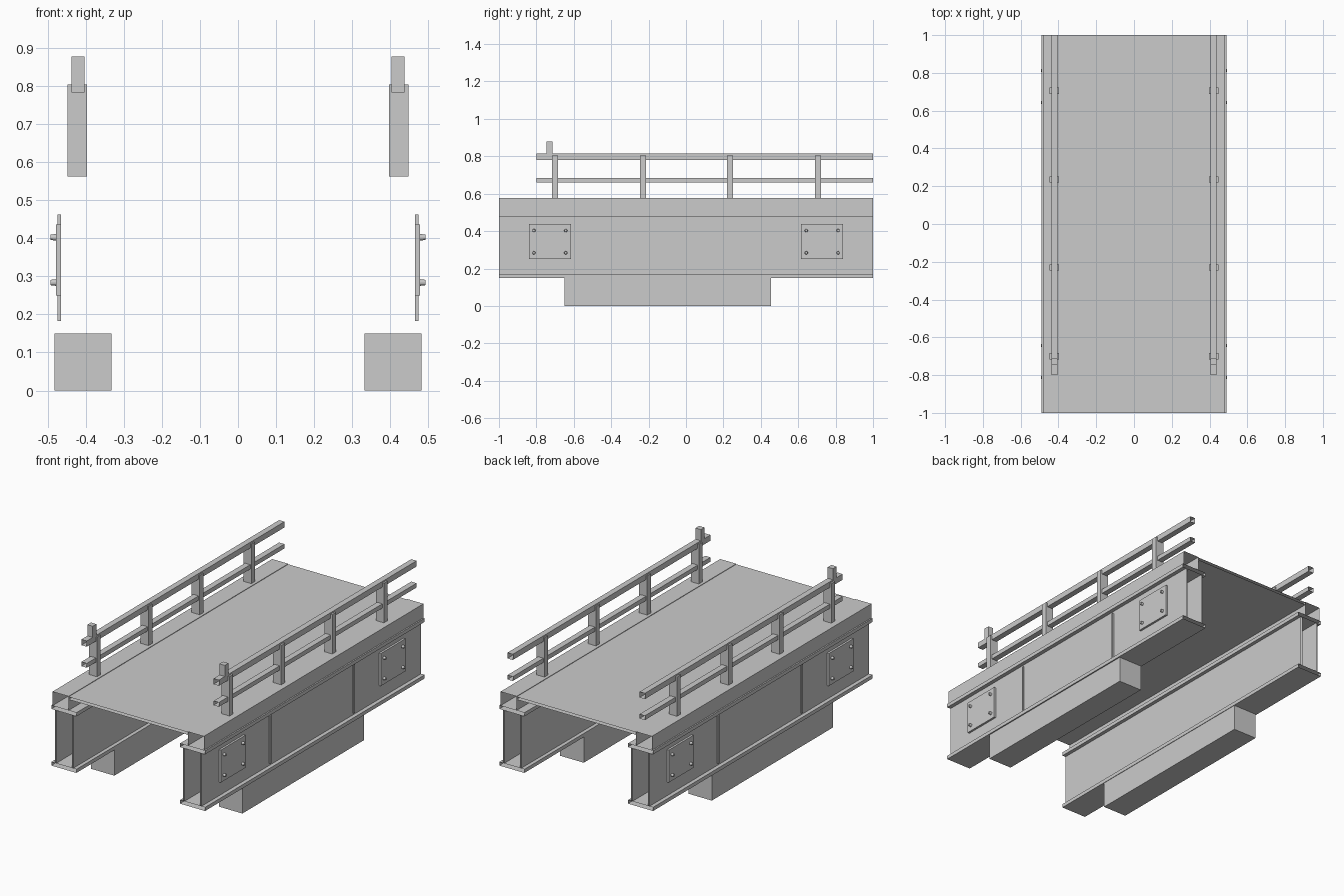
import bpy
import bmesh
from mathutils import Matrix, Vector

cube = bpy.data.objects.get("Cube")
if cube:
    bpy.data.objects.remove(cube, do_unlink=True)

steel = bpy.data.materials.new("grey steel")
steel.use_nodes = True
GREY = (0.6, 0.6, 0.6, 1)
steel.diffuse_color = GREY
steel.node_tree.nodes["Principled BSDF"].inputs["Base Color"].default_value = GREY


def finish(name, bm):
    bmesh.ops.recalc_face_normals(bm, faces=bm.faces[:])
    mesh = bpy.data.meshes.new(name)
    bm.to_mesh(mesh)
    bm.free()
    mesh.materials.append(steel)
    obj = bpy.data.objects.new(name, mesh)
    bpy.context.collection.objects.link(obj)
    return obj


def add_box(bm, x, y, z, open_ends=False):
    """Box from (low, high) ranges; open_ends leaves out the faces across y."""
    lo, hi = Vector((x[0], y[0], z[0])), Vector((x[1], y[1], z[1]))
    size, mid = hi - lo, (hi + lo) / 2
    verts = bmesh.ops.create_cube(
        bm, size=1, matrix=Matrix.Translation(mid) @ Matrix.Diagonal((*size, 1)))["verts"]
    if open_ends:
        faces = {f for v in verts for f in v.link_faces}
        ends = [f for f in faces if all(abs(v.co.y - f.verts[0].co.y) < 1e-5 for v in f.verts)]
        bmesh.ops.delete(bm, geom=ends, context="FACES_ONLY")


def box(name, x, y, z, open_ends=False):
    bm = bmesh.new()
    add_box(bm, x, y, z, open_ends)
    return finish(name, bm)


def span(centre, width):
    return (centre - width / 2, centre + width / 2)


FULL = (-1, 1)

# Deck slab between the two edge strips
box("deck_slab", (-0.38, 0.38), FULL, (0.56, 0.575), True)

for side, s in (("left", 1), ("right", -1)):
    def sx(a, b):
        return tuple(sorted((s * a, s * b)))

    # Deck edge strip
    box(f"{side}_deck_edge", sx(0.38, 0.482), FULL, (0.497, 0.578), True)

    # Box girder: two flanges and two webs, open at the ends
    bm = bmesh.new()
    add_box(bm, sx(0.33, 0.49), FULL, (0.15, 0.171), True)
    add_box(bm, sx(0.33, 0.49), FULL, (0.476, 0.497), True)
    for web in (0.355, 0.463):
        add_box(bm, sx(web - 0.004, web + 0.004), FULL, (0.171, 0.476), True)
    finish(f"{side}_girder", bm)

    # Support block under the girder
    box(f"{side}_support_block", sx(0.333, 0.483), (-0.65, 0.455), (0, 0.15))

    # Web stiffeners
    for i, y in enumerate((-0.38, 0.38)):
        box(f"{side}_stiffener_{i + 1}", sx(0.466, 0.475), span(y, 0.01), (0.183, 0.463))

    # Bolted splice plates
    for i, y in enumerate((-0.728, 0.728)):
        box(f"{side}_splice_plate_{i + 1}", sx(0.466, 0.479), span(y, 0.225), (0.25, 0.437))
        bm = bmesh.new()
        for dy in (-0.085, 0.085):
            for z in (0.284, 0.403):
                turn = Matrix.Rotation(1.5707963 * s, 4, "Y")
                place = Matrix.Translation((s * 0.485, y + dy, z)) @ turn
                bmesh.ops.create_cone(bm, cap_ends=True, segments=12, radius1=0.009,
                                      radius2=0.007, depth=0.016, matrix=place)
        finish(f"{side}_bolts_{i + 1}", bm)

    # Railing posts and rails
    for i, y in enumerate((-0.70, -0.23, 0.235, 0.705)):
        box(f"{side}_rail_post_{i + 1}", sx(0.397, 0.448), span(y, 0.033), (0.563, 0.805))
    box(f"{side}_top_rail", sx(0.404, 0.438), (-0.8, 1), (0.781, 0.814), True)
    box(f"{side}_middle_rail", sx(0.404, 0.438), (-0.8, 1), (0.66, 0.685), True)
    box(f"{side}_end_stub", sx(0.404, 0.438), span(-0.729, 0.033), (0.784, 0.878))
